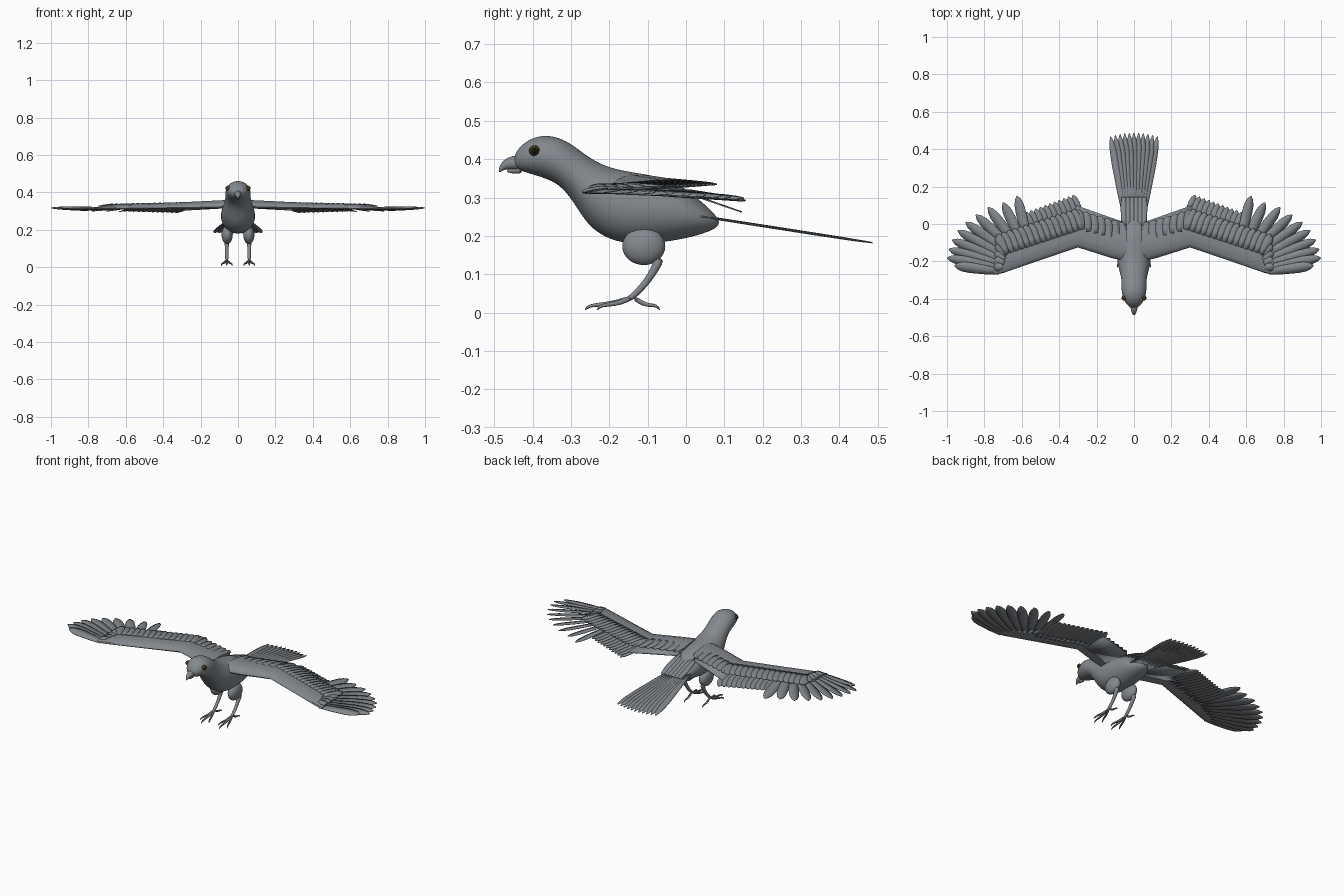
import bpy, bmesh, math
from mathutils import Vector

cube = bpy.data.objects.get("Cube")
if cube:
    bpy.data.objects.remove(cube)


def material(name, color):
    m = bpy.data.materials.new(name)
    m.use_nodes = True
    m.diffuse_color = (*color, 1)
    bsdf = m.node_tree.nodes["Principled BSDF"]
    bsdf.inputs["Base Color"].default_value = (*color, 1)
    bsdf.inputs["Roughness"].default_value = 0.8
    return m


GREY = material("plumage_grey", (0.23, 0.25, 0.27))
BROWN = material("eye_brown", (0.06, 0.04, 0.01))
BLACK = material("eye_black", (0.005, 0.005, 0.005))


def finish(name, bm, mirror=False, thick=0, subdiv=0, angle=40, mats=(GREY,)):
    bmesh.ops.recalc_face_normals(bm, faces=bm.faces)
    me = bpy.data.meshes.new(name)
    bm.to_mesh(me)
    bm.free()
    for m in mats:
        me.materials.append(m)
    me.shade_smooth()
    me.set_sharp_from_angle(angle=math.radians(angle))
    ob = bpy.data.objects.new(name, me)
    bpy.context.collection.objects.link(ob)
    if thick:
        s = ob.modifiers.new("Thickness", 'SOLIDIFY')
        s.thickness, s.offset = thick, 0
    if subdiv:
        s = ob.modifiers.new("Smooth", 'SUBSURF')
        s.levels = s.render_levels = subdiv
    if mirror:
        ob.modifiers.new("Mirror", 'MIRROR')
    return ob


def loft(bm, rings):
    """Skin a list of closed rings and cap both ends."""
    loops = [[bm.verts.new(p) for p in r] for r in rings]
    n = len(loops[0])
    for a, b in zip(loops, loops[1:]):
        for i in range(n):
            bm.faces.new((a[i], a[(i + 1) % n], b[(i + 1) % n], b[i]))
    bm.faces.new(loops[0])
    bm.faces.new(loops[-1])


def tube(bm, path, sides=12):
    """Tapered tube along (x, y, z, radius) points."""
    pts = [Vector(p[:3]) for p in path]
    rings = []
    for i, p in enumerate(pts):
        d = (pts[min(i + 1, len(pts) - 1)] - pts[max(i - 1, 0)]).normalized()
        u = Vector((1, 0, 0)) - d * d.x
        u.normalize()
        v = d.cross(u)
        r = path[i][3]
        rings.append([p + r * (math.cos(a) * u + math.sin(a) * v)
                      for a in (k * math.tau / sides for k in range(sides))])
    loft(bm, rings)


def feather(bm, base, tip, width, tilt=0.0, blunt=0.1):
    """Thin leaf blade with a raised spine, tilted so neighbours overlap."""
    base, tip = Vector(base), Vector(tip)
    d = tip - base
    side = Vector((d.y, -d.x, 0)).normalized()
    side.z = tilt
    rows = []
    for t, w in ((0, .55), (.3, .85), (.65, 1), (.82, .9), (.93, .6), (1, blunt)):
        c = base + d * t
        s = side * width * w
        spine = c + Vector((0, 0, 0.08 * width * w))
        rows.append([bm.verts.new(p) for p in (c - s, spine, c + s)])
    for a, b in zip(rows, rows[1:]):
        for i in range(2):
            bm.faces.new((a[i], a[i + 1], b[i + 1], b[i]))


def mix(a, b, t):
    return Vector(a).lerp(Vector(b), t)


def feather_row(bm, count, bases, tips, width, tilt=0.0, blunt=0.1):
    for i in range(count):
        t = i / (count - 1)
        feather(bm, mix(*bases, t), mix(*tips, t), width, tilt, blunt)


# Body and head: y, bottom, top, half width
sections = [
    (-.449, .384, .404, .012), (-.439, .372, .427, .032), (-.41, .363, .453, .054),
    (-.37, .351, .464, .066), (-.33, .334, .457, .068), (-.295, .292, .438, .067),
    (-.26, .232, .410, .076), (-.22, .200, .386, .087), (-.17, .180, .371, .092),
    (-.10, .178, .361, .092), (-.03, .187, .345, .085), (.03, .200, .300, .070),
    (.088, .222, .246, .030)]
bm = bmesh.new()
loft(bm, [[(w * math.cos(a), y, (lo + hi) / 2 + (hi - lo) / 2 * math.sin(a))
           for a in (k * math.tau / 24 for k in range(24))] for y, lo, hi, w in sections])
finish("body", bm, subdiv=2, angle=80)

# Beak
bm = bmesh.new()
tube(bm, [(0, -.43, .390, .022), (0, -.452, .391, .019), (0, -.470, .386, .014),
          (0, -.481, .377, .008), (0, -.487, .366, .002)])
finish("upper_beak", bm, subdiv=1)
bm = bmesh.new()
tube(bm, [(0, -.425, .374, .013), (0, -.45, .371, .010), (0, -.468, .369, .003)])
finish("lower_beak", bm, subdiv=1)

# Eyes: brown ball with a dark pupil facing outward
bm = bmesh.new()
bmesh.ops.create_uvsphere(bm, u_segments=20, v_segments=14, radius=.014)
for f in bm.faces:
    c = f.calc_center_median()
    f.material_index = int(math.hypot(c.y, c.z) < .009)
bmesh.ops.translate(bm, verts=bm.verts, vec=(.053, -.395, .422))
finish("eyes", bm, mirror=True, mats=(BROWN, BLACK))

# Legs
bm = bmesh.new()
bmesh.ops.create_uvsphere(bm, u_segments=24, v_segments=16, radius=1)
for v in bm.verts:
    v.co = (.058 + .03 * v.co.x, -.11 + .056 * v.co.y, .173 + .049 * v.co.z)
finish("thighs", bm, mirror=True)
bm = bmesh.new()
tube(bm, [(.06, -.068, .145, .015), (.06, -.078, .118, .011), (.06, -.105, .075, .009),
          (.06, -.14, .041, .009), (.06, -.152, .034, .006)])
finish("shanks", bm, mirror=True, subdiv=1)
bm = bmesh.new()
for spread, reach in ((-.028, .085), (0, .115), (.028, .085)):
    tube(bm, [(.06 + spread * t, -.14 - reach * t, z, r) for t, z, r in
              ((0, .040, .008), (.35, .026, .007), (.7, .021, .006), (.92, .019, .005),
               (1.02, .014, .004), (1.08, .006, .001))], 8)
tube(bm, [(.06, -.138, .040, .008), (.06, -.107, .019, .006), (.06, -.085, .020, .005),
          (.06, -.073, .015, .004), (.06, -.068, .006, .001)], 8)
finish("toes", bm, mirror=True, subdiv=1)

# Wing arm: x, leading y, trailing y, base z, thickness
bm = bmesh.new()
airfoil = [(0, 0), (.02, .35), (.1, .65), (.3, .95), (.6, .85), (1, .5),
           (1, .4), (.6, .2), (.2, -.2), (.05, -.25)]
stations = [(.04, -.20, -.01, .326, .036), (.12, -.182, .015, .322, .036),
            (.30, -.125, .06, .319, .030), (.52, -.20, -.005, .316, .026),
            (.70, -.262, -.075, .314, .022), (.745, -.272, -.13, .314, .016)]
loft(bm, [[(x, a + (b - a) * f, z + h * t) for f, h in airfoil]
          for x, a, b, z, t in stations])
finish("wing_arms", bm, mirror=True)

# Covert rows over the arm
bm = bmesh.new()
feather_row(bm, 15, ((.28, -.03, .346), (.68, -.16, .337)),
            ((.325, .078, .334), (.73, -.055, .329)), .022, -.1, .3)
feather_row(bm, 7, ((.06, -.09, .352), (.28, -.03, .346)),
            ((.07, .01, .337), (.30, .075, .334)), .026, -.1, .4)
feather_row(bm, 5, ((.68, -.15, .336), (.70, -.23, .334)),
            ((.735, -.07, .329), (.745, -.23, .326)), .022, -.1, .4)
finish("wing_coverts", bm, mirror=True, thick=.003)

# Inner flight panel
bm = bmesh.new()
bm.faces.new([bm.verts.new(p) for p in (
    (.05, -.15, .322), (.30, -.08, .320), (.31, .10, .304), (.06, .012, .318))])
finish("inner_wing_panels", bm, mirror=True, thick=.006)

# Secondary flight feathers
bm = bmesh.new()
feather_row(bm, 12, ((.265, -.06, .318), (.55, -.16, .316)),
            ((.325, .155, .292), (.60, .055, .300)), .025, -.15)
finish("secondary_feathers", bm, mirror=True, thick=.003)

# Primary flight feathers fanning from the wrist
tips = [(.625, .15), (.70, .115), (.78, .09), (.845, .05), (.90, .01),
        (.942, -.035), (.972, -.085), (.99, -.135), (.998, -.18), (.96, -.222)]
bm = bmesh.new()
for i, (x, y) in enumerate(tips):
    t = i / (len(tips) - 1)
    b = mix((.56, -.13, .318), (.72, -.255, .316), t)
    feather(bm, b, (x, y, .298 + .022 * t), .028, -.2)
finish("primary_feathers", bm, mirror=True, thick=.003)

# Rump coverts and tail fan
bm = bmesh.new()
feather_row(bm, 6, ((-.052, -.03, .322), (.052, -.03, .322)),
            ((-.055, .145, .262), (.055, .145, .262)), .018, 0, .6)
finish("rump_feathers", bm, thick=.003)
bm = bmesh.new()
for i in range(11):
    s = i / 5 - 1
    feather(bm, (.05 * s, .04, .252 - .002 * abs(s)),
            (.125 * s, .486 - .018 * s * s, .182 + .002 * abs(s)), .02, .05)
finish("tail_feathers", bm, thick=.003)
